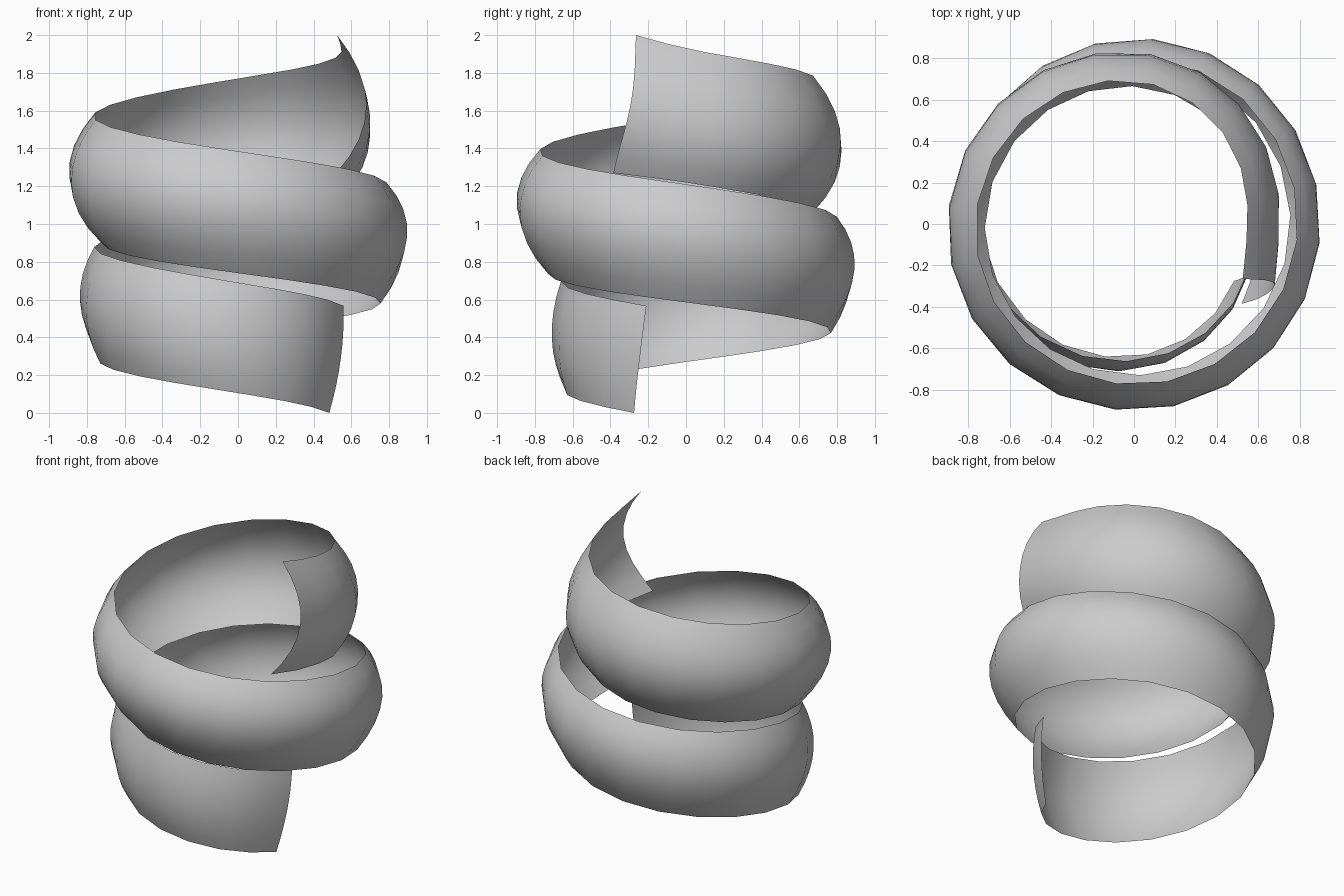
import bpy, bmesh
from math import cos, sin, radians

if "Cube" in bpy.data.objects:
    bpy.data.objects.remove(bpy.data.objects["Cube"])

# Ribbon rails: (clockwise angle in degrees, radius, height)
bottom = [(29.6, .556, 0), (90, .64, .105), (180, .735, .27), (270, .77, .43), (360, .755, .585),
          (450, .73, .74), (540, .72, .90), (630, .665, 1.06), (720, .61, 1.22), (756.5, .647, 1.27)]
middle = [(24.2, .597, .29), (90, .705, .385), (180, .835, .58), (270, .895, .75), (360, .9, .92),
          (450, .9, 1.08), (540, .9, 1.24), (630, .83, 1.41), (720, .70, 1.57), (743.4, .74, 1.63)]
top = [(20.6, .596, .567), (90, .66, .69), (180, .76, .87), (270, .80, 1.03), (360, .79, 1.21),
       (450, .775, 1.385), (540, .765, 1.575), (630, .69, 1.77), (720, .545, 1.93), (746.8, .588, 2.0)]
STEPS, ACROSS = 40, 8


def sample(rail, t):
    """Smooth point on a rail, t from 0 to 1."""
    a = rail[0][0] + t * (rail[-1][0] - rail[0][0])
    n = len(rail)
    i = max(k for k in range(n - 1) if rail[k][0] <= a + 1e-6)
    p, q = rail[i], rail[i + 1]
    d = q[0] - p[0]
    u = (a - p[0]) / d

    def slope(k, c):
        l, r = rail[max(k - 1, 0)], rail[min(k + 1, n - 1)]
        return (r[c] - l[c]) / (r[0] - l[0])

    def hermite(c):
        return ((2*u**3 - 3*u*u + 1) * p[c] + (u**3 - 2*u*u + u) * d * slope(i, c)
                + (3*u*u - 2*u**3) * q[c] + (u**3 - u*u) * d * slope(i + 1, c))
    return a, hermite(1), hermite(2)


# Spiral ribbon with a bulging cross-section
bm = bmesh.new()
rows = []
for s in range(STEPS + 1):
    lo, mid, hi = (sample(r, s / STEPS) for r in (bottom, middle, top))
    row = []
    for j in range(ACROSS + 1):
        v = j / ACROSS
        w = (2 * (v - .5) * (v - 1), 4 * v * (1 - v), 2 * v * (v - .5))
        a, r, z = (w[0] * x + w[1] * y + w[2] * k for x, y, k in zip(lo, mid, hi))
        row.append(bm.verts.new((r * cos(radians(a)), -r * sin(radians(a)), z)))
    rows.append(row)
for r0, r1 in zip(rows, rows[1:]):
    for j in range(ACROSS):
        f = bm.faces.new((r0[j], r0[j + 1], r1[j + 1], r1[j]))
        f.smooth = True
mesh = bpy.data.meshes.new("spiral_ribbon")
bm.to_mesh(mesh)
bm.free()
mesh.flip_normals()
if mesh.polygons[0].normal.x * mesh.polygons[0].center.x < 0:
    mesh.flip_normals()
bpy.context.collection.objects.link(bpy.data.objects.new("spiral_ribbon", mesh))
